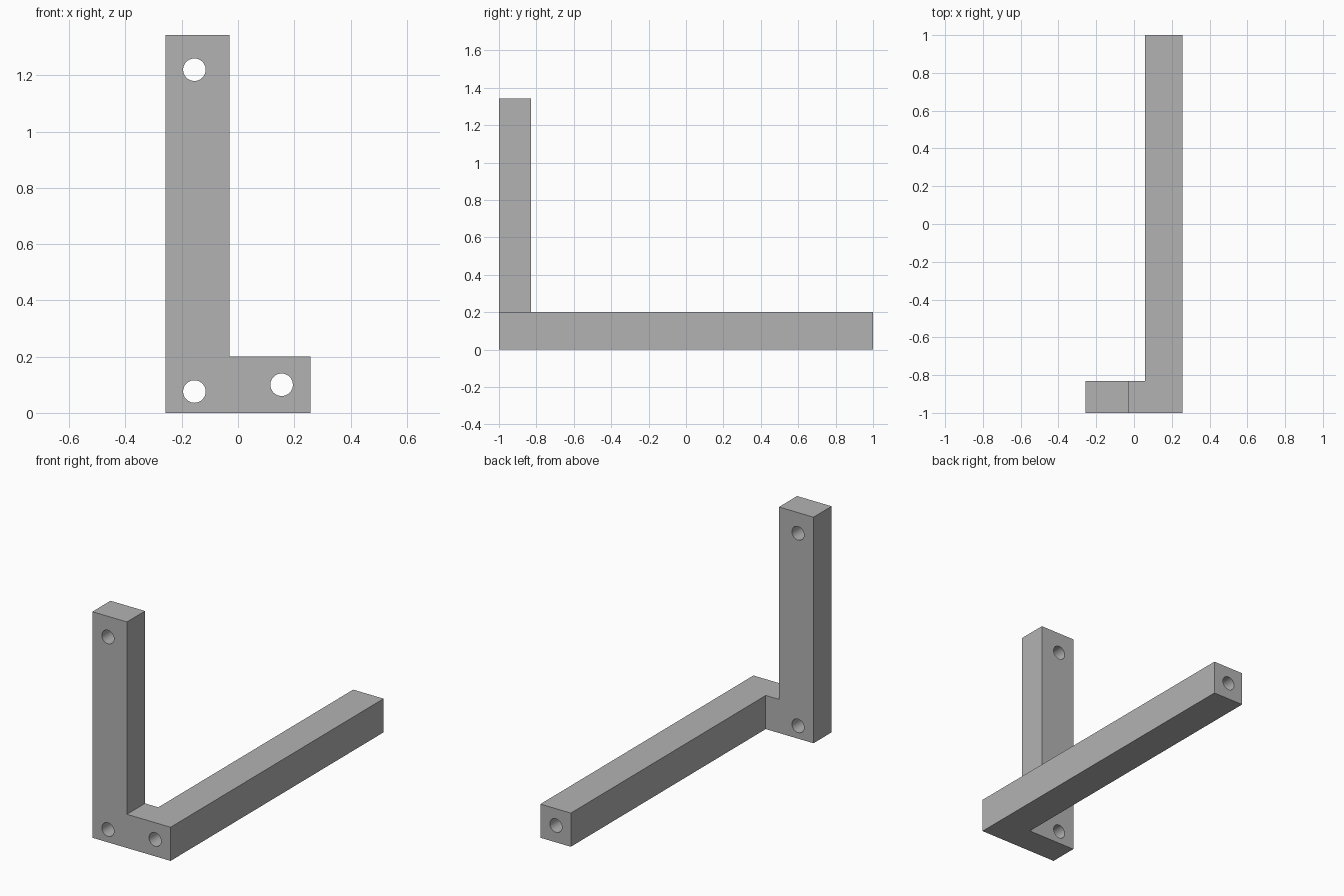
import bpy, bmesh, math
from mathutils import Matrix, Vector

default = bpy.data.objects.get("Cube")
if default:
    bpy.data.objects.remove(default, do_unlink=True)

gray = bpy.data.materials.new("plain gray")
gray.use_nodes = True
gray.diffuse_color = (0.45, 0.45, 0.45, 1)
gray.node_tree.nodes["Principled BSDF"].inputs["Base Color"].default_value = gray.diffuse_color

LEFT, RIGHT, FRONT, BACK = -0.257, 0.257, -1.0, 1.0
POST_RIGHT, BAR_LEFT, PLATE_BACK = -0.03, 0.057, -0.83
BAR_TOP, POST_TOP = 0.2, 1.343
HOLE_RADIUS = 0.04


def make_object(name, bm):
    bmesh.ops.recalc_face_normals(bm, faces=bm.faces)
    mesh = bpy.data.meshes.new(name)
    bm.to_mesh(mesh)
    bm.free()
    mesh.materials.append(gray)
    obj = bpy.data.objects.new(name, mesh)
    bpy.context.collection.objects.link(obj)
    return obj


def extrude_profile(name, points, offset):
    bm = bmesh.new()
    face = bm.faces.new([bm.verts.new(p) for p in points])
    moved = bmesh.ops.extrude_face_region(bm, geom=[face], use_keep_orig=True)["geom"]
    verts = [v for v in moved if isinstance(v, bmesh.types.BMVert)]
    bmesh.ops.translate(bm, verts=verts, vec=Vector(offset))
    return make_object(name, bm)


def combine(target, tool, operation):
    mod = target.modifiers.new(operation.title(), "BOOLEAN")
    mod.operation, mod.solver, mod.object = operation, "EXACT", tool
    bpy.ops.object.select_all(action="DESELECT")
    bpy.context.view_layer.objects.active = target
    target.select_set(True)
    bpy.ops.object.modifier_apply(modifier=mod.name)
    bpy.data.objects.remove(tool, do_unlink=True)


# L-shaped foot: front cross piece and long bar
foot = [(LEFT, FRONT), (RIGHT, FRONT), (RIGHT, BACK),
        (BAR_LEFT, BACK), (BAR_LEFT, PLATE_BACK), (LEFT, PLATE_BACK)]
bracket = extrude_profile("corner_bracket", [(x, y, 0) for x, y in foot], (0, 0, BAR_TOP))

# Upright post, fused to the foot
post = [(LEFT, FRONT), (POST_RIGHT, FRONT), (POST_RIGHT, PLATE_BACK), (LEFT, PLATE_BACK)]
upright = extrude_profile("upright_post", [(x, y, 0) for x, y in post], (0, 0, POST_TOP))
combine(bracket, upright, "UNION")

# Round holes running front to back, one along the whole bar
for x, z in [(-0.155, 0.076), (-0.155, 1.22), (0.155, 0.1)]:
    bm = bmesh.new()
    bmesh.ops.create_cone(bm, cap_ends=True, segments=48, radius1=HOLE_RADIUS,
                          radius2=HOLE_RADIUS, depth=2.2,
                          matrix=Matrix.Translation((x, 0, z)) @ Matrix.Rotation(math.pi / 2, 4, "X"))
    cutter = make_object("hole_cutter", bm)
    cutter.hide_render = True
    combine(bracket, cutter, "DIFFERENCE")

# Round hole walls stay smooth, box edges stay sharp
bpy.ops.object.shade_smooth_by_angle(angle=math.radians(30))
